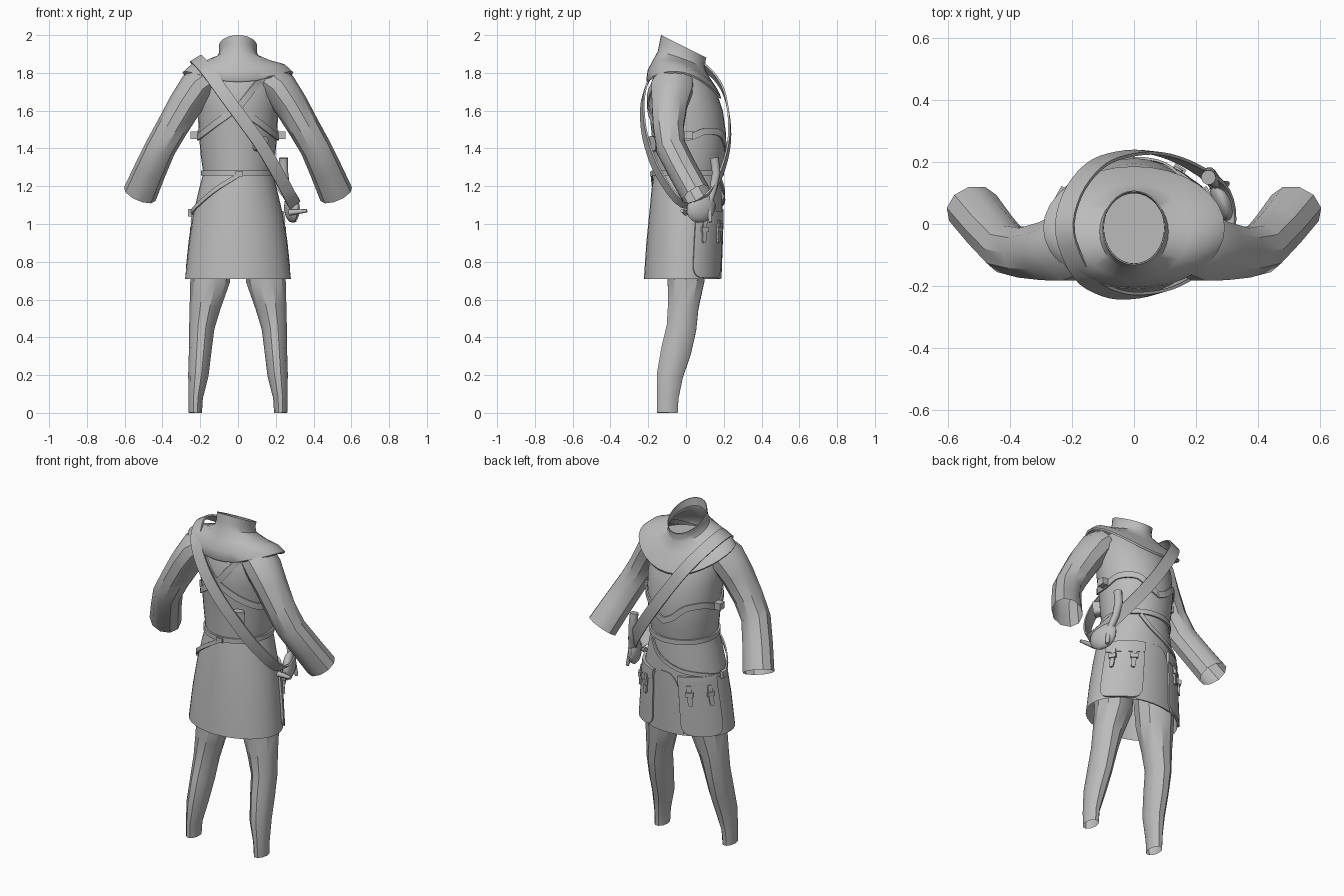
import bpy, bmesh, math
from mathutils import Vector

cube = bpy.data.objects.get("Cube")
if cube:
    bpy.data.objects.remove(cube)

grey = bpy.data.materials.new("plain_grey")
grey.use_nodes = True
grey.diffuse_color = (0.5, 0.5, 0.5, 1)
grey.node_tree.nodes["Principled BSDF"].inputs["Base Color"].default_value = (0.5, 0.5, 0.5, 1)


def finish(name, bm, angle=40):
    bmesh.ops.recalc_face_normals(bm, faces=bm.faces)
    mesh = bpy.data.meshes.new(name)
    bm.to_mesh(mesh)
    bm.free()
    mesh.materials.append(grey)
    ob = bpy.data.objects.new(name, mesh)
    bpy.context.collection.objects.link(ob)
    bpy.ops.object.select_all(action='DESELECT')
    ob.select_set(True)
    bpy.context.view_layer.objects.active = ob
    bpy.ops.object.shade_smooth_by_angle(angle=math.radians(angle))
    return ob


def skin(name, rows, loop=False, caps=(), angle=40):
    """Join closed rings of points into a surface; caps lists rings to close."""
    bm = bmesh.new()
    vs = [[bm.verts.new(p) for p in row] for row in rows]
    n = len(vs[0])
    for i in range(len(vs) if loop else len(vs) - 1):
        a, b = vs[i], vs[(i + 1) % len(vs)]
        for j in range(n):
            k = (j + 1) % n
            bm.faces.new((a[j], a[k], b[k], b[j]))
    for i in caps:
        bm.faces.new(vs[i])
    return finish(name, bm, angle)


def tube(name, path, n=10, **kw):
    """Tube through (centre, in-plane radius, depth radius) stations."""
    pts = [Vector(p[0]) for p in path]
    rows = []
    for i, (c, ru, rv) in enumerate(path):
        t = (pts[min(i + 1, len(pts) - 1)] - pts[max(i - 1, 0)]).normalized()
        u = Vector((0, 1, 0)).cross(t).normalized()
        v = t.cross(u)
        rows.append([pts[i] + u * ru * math.cos(a) + v * rv * math.sin(a)
                     for a in (math.tau * k / n for k in range(n))])
    return skin(name, rows, **kw)


def spline(pts, loop=False, steps=4):
    """Catmull-Rom path through points."""
    p = [Vector(q) for q in pts]
    n = len(p)
    get = (lambda i: p[i % n]) if loop else (lambda i: p[max(0, min(n - 1, i))])
    out = []
    for i in range(n if loop else n - 1):
        a, b, c, d = (get(i + k) for k in (-1, 0, 1, 2))
        for s in range(steps):
            t = s / steps
            out.append(0.5 * (2 * b + (c - a) * t + (2 * a - 5 * b + 4 * c - d) * t * t
                              + (3 * b - a - 3 * c + d) * t ** 3))
    return out if loop else out + [p[-1]]


def ribbon(name, pts, width, loop=False, thick=0.01, flat=False):
    """Flat strap along a path, facing away from the body's middle."""
    path = spline(pts, loop)
    n = len(path)
    rows = []
    for i, p in enumerate(path):
        if loop:
            t = path[(i + 1) % n] - path[i - 1]
        else:
            t = path[min(i + 1, n - 1)] - path[max(i - 1, 0)]
        side = t.cross(p - Vector((0, 0, p.z if flat else 1.5))).normalized()
        up = side.cross(t).normalized() * thick / 2
        side *= width / 2
        rows.append([p - side - up, p + side - up, p + side + up, p - side + up])
    return skin(name, rows, loop=loop, caps=() if loop else (0, -1))


# Body profile: height, half width, centre y, half depth
body = [(0.71, 0.28, -0.02, 0.203), (0.9, 0.26, -0.01, 0.2), (1.05, 0.238, 0, 0.195),
        (1.19, 0.205, 0.005, 0.187), (1.27, 0.184, 0.01, 0.18), (1.36, 0.197, 0.015, 0.19),
        (1.48, 0.208, 0.015, 0.197), (1.6, 0.213, 0, 0.195), (1.72, 0.215, -0.02, 0.175),
        (1.81, 0.17, -0.03, 0.13)]


def surf(deg, z, off=0.0):
    """Point on the body surface at a compass angle and height."""
    a = math.radians(deg)
    for lo, hi in zip(body, body[1:]):
        if z <= hi[0]:
            break
    t = (z - lo[0]) / (hi[0] - lo[0])
    w, c, d = (lo[k] + (hi[k] - lo[k]) * t for k in (1, 2, 3))
    return Vector(((w + off) * math.cos(a), c + (d + off) * math.sin(a), z))


def patch(name, deg, half, low, high, out, bottom=0.0, top=0.0, cols=14, power=5):
    """Plate wrapped on the body out to a distance, with optional rounded ends."""
    rows = []
    for i in range(cols + 1):
        s = -math.cos(math.pi * i / cols)
        bend = 1 - math.sqrt(max(0, 1 - abs(s) ** power))
        lo, hi = low + bottom * bend, high - top * bend
        zs = [lo + (hi - lo) * k / 4 for k in range(5)]
        rows.append([surf(deg + half * s, z, out) for z in zs]
                    + [surf(deg + half * s, z, -0.003) for z in reversed(zs)])
    return skin(name, rows, caps=(0, -1))


def box(name, centre, size, deg):
    bm = bmesh.new()
    bmesh.ops.create_cube(bm, size=1)
    bmesh.ops.scale(bm, vec=size, verts=bm.verts)
    ob = finish(name, bm)
    ob.location = centre
    ob.rotation_euler.z = math.radians(deg)
    return ob


# Tunic torso and skirt
ring = [k * 360 / 32 for k in range(32)]
skin("skirt", [[surf(d, b[0]) for d in ring] for b in body[:5]])
skin("torso", [[surf(d, b[0]) for d in ring] for b in body[4:]], caps=[-1])
patch("skirt_front_panel", 88, 24, 0.712, 1.08, 0.005, top=0.2, power=3)

# Collar and shoulder cape: half width, half depth, centre y, height, tilt, side lift
cape = [(0.097, 0.115, -0.012, 1.9, -0.05, 0), (0.098, 0.116, -0.012, 1.939, -0.06, 0),
        (0.102, 0.12, -0.012, 1.94, -0.06, 0), (0.1, 0.12, -0.021, 1.905, -0.05, 0),
        (0.111, 0.124, -0.025, 1.87, -0.045, 0.008), (0.18, 0.154, -0.025, 1.815, -0.045, 0.042),
        (0.25, 0.184, -0.02, 1.765, -0.048, 0.075), (0.293, 0.198, -0.012, 1.717, -0.045, 0.086),
        (0.287, 0.193, -0.012, 1.707, -0.045, 0.086), (0.24, 0.172, -0.02, 1.752, -0.045, 0.075)]
rows = []
for w, d, cy, z, tilt, lift in cape:
    rows.append([(w * math.cos(a), cy + d * math.sin(a),
                  z + tilt * math.sin(a) + lift * math.cos(a) ** 2)
                 for a in map(math.radians, ring)])
skin("collar_cape", rows)

for s, side in ((1, "left"), (-1, "right")):
    # Sleeve, bent forward at the elbow
    tube(side + "_sleeve", [((s * x, y, z), r, q) for x, y, z, r, q in (
        (0.17, -0.06, 1.76, 0.09, 0.105), (0.22, -0.075, 1.72, 0.095, 0.115),
        (0.28, -0.088, 1.63, 0.09, 0.098), (0.35, -0.093, 1.51, 0.084, 0.084),
        (0.41, -0.08, 1.405, 0.082, 0.082), (0.465, -0.018, 1.285, 0.086, 0.08),
        (0.52, 0.052, 1.158, 0.091, 0.08))], angle=35)
    # Trouser leg
    tube(side + "_leg", [((s * x, y, z), r, q) for x, y, z, r, q in (
        (0.14, 0.0, 0.9, 0.115, 0.11), (0.148, 0.0, 0.7, 0.105, 0.102),
        (0.175, -0.015, 0.56, 0.082, 0.085), (0.192, -0.024, 0.45, 0.067, 0.083),
        (0.2, -0.052, 0.33, 0.06, 0.084), (0.21, -0.085, 0.2, 0.054, 0.073),
        (0.224, -0.097, 0.08, 0.038, 0.06), (0.226, -0.098, 0.0, 0.035, 0.057))], angle=35)
    # Hip pouch with two buckled straps
    mid = 90 - s * 47
    patch(side + "_pouch", mid, 28, 0.715, 1.04, 0.012, bottom=0.07)
    patch(side + "_pouch_flap", mid, 28, 1.0, 1.07, 0.016, bottom=0.015)
    for d in (-14, 14):
        patch(side + "_pouch_strap", mid + d, 3, 0.9, 1.02, 0.022, bottom=0.02, cols=4)
        box(side + "_pouch_buckle", surf(mid + d, 0.97, 0.022), (0.014, 0.042, 0.026), mid + d)
    # Crossed harness strap
    path = [surf(d if s > 0 else 180 - d, z, 0.006) for d, z in (
        (-55, 1.76), (-72, 1.7), (-90, 1.62), (-120, 1.54), (-150, 1.48),
        (-180, 1.46), (-205, 1.49), (-235, 1.48), (-255, 1.42), (-272, 1.39))]
    ribbon(side + "_harness_strap", path, 0.035, thick=0.008, flat=True)
    box(side + "_harness_buckle", surf(90 - s * 90, 1.47, 0.025), (0.04, 0.045, 0.04), 0)

# Waist belt and hanging belt
ribbon("waist_belt", [surf(d, 1.27, 0.007) for d in ring[::2]], 0.028, loop=True, flat=True)
ribbon("hanging_belt", [surf(d, z, 0.012) for d, z in (
    (-86, 1.265), (-120, 1.19), (-150, 1.11), (-180, 1.06), (-215, 1.08),
    (-250, 1.11), (-280, 1.17), (-300, 1.25))], 0.022, thick=0.008, flat=True)
box("hanging_belt_buckle", surf(180, 1.06, 0.018), (0.02, 0.05, 0.04), 0)
box("belt_clasp", surf(-88, 1.265, 0.014), (0.04, 0.012, 0.026), 0)

# Broad strap over the right shoulder to the left hip
ribbon("shoulder_strap", [
    (-0.222, -0.03, 1.875), (-0.165, -0.165, 1.815), (-0.075, -0.222, 1.69), (0.02, -0.23, 1.56),
    (0.12, -0.205, 1.42), (0.215, -0.14, 1.26), (0.295, -0.02, 1.11), (0.28, 0.11, 1.14),
    (0.18, 0.19, 1.28), (0.06, 0.23, 1.45), (-0.055, 0.22, 1.62), (-0.135, 0.18, 1.74),
    (-0.2, 0.09, 1.835)], 0.068, loop=True)
patch("shoulder_strap_buckle", -58, 9, 1.385, 1.465, 0.04, bottom=0.02, top=0.02, power=3)

# Curved sheath and small hip bag
tube("curved_sheath", [((x, y, z), r, r) for x, y, z, r in (
    (0.24, 0.15, 1.35, 0.024), (0.243, 0.16, 1.27, 0.023), (0.255, 0.145, 1.19, 0.021),
    (0.28, 0.12, 1.1, 0.018), (0.3, 0.13, 1.01, 0.009))], caps=(0, -1))
bm = bmesh.new()
bmesh.ops.create_uvsphere(bm, u_segments=12, v_segments=8, radius=1)
bmesh.ops.scale(bm, vec=(0.034, 0.085, 0.075), verts=bm.verts)
bag = finish("hip_bag", bm)
bag.location = (0.285, 0.08, 1.085)
bag.rotation_euler = (math.radians(35), 0, math.radians(20))
tube("bag_peg", [((0.27, 0, 1.06), 0.016, 0.016), ((0.365, -0.02, 1.07), 0.009, 0.009)],
     caps=(0, -1))
